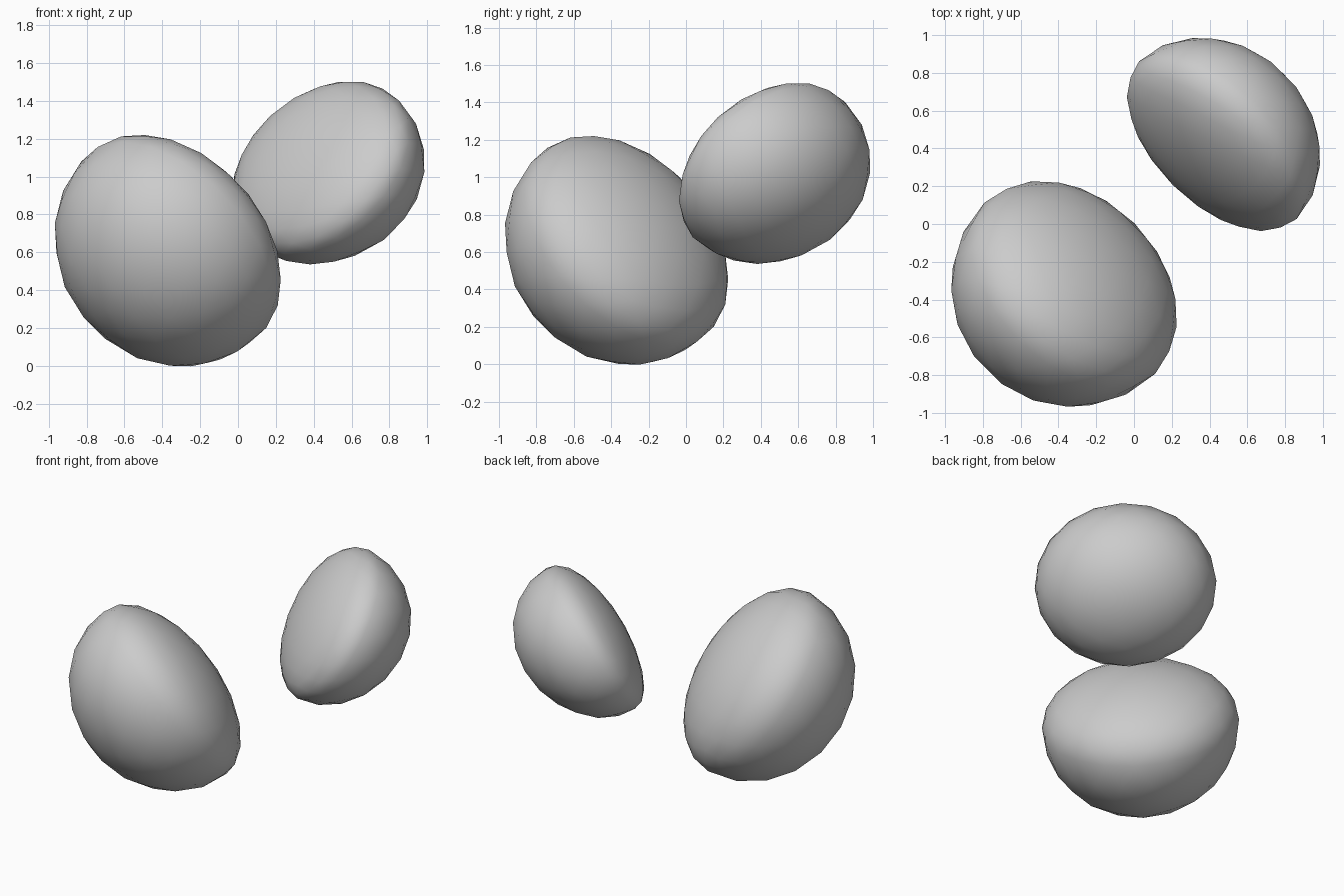
import bpy, bmesh, math
from mathutils import Vector

if "Cube" in bpy.data.objects:
    bpy.data.objects.remove(bpy.data.objects["Cube"])


def diag(u, z):
    """Point in the vertical x = y plane: u along the diagonal, z up."""
    return Vector((u / math.sqrt(2), u / math.sqrt(2), z))


SIDE = Vector((1, -1, 0)).normalized()


def blob(name, centre, normal, long, wide, front, back, taper):
    """Rounded pebble, flatter on the side its normal points to."""
    c = diag(*centre)
    n = diag(*normal).normalized()
    t = SIDE.cross(n)
    if t.z < 0:
        t = -t
    bm = bmesh.new()
    bmesh.ops.create_icosphere(bm, subdivisions=3, radius=1)
    for v in bm.verts:
        a, b, h = v.co
        depth = (front if h > 0 else back) * (1 + taper * a)
        v.co = c + t * a * long + SIDE * b * wide + n * h * depth
    bmesh.ops.recalc_face_normals(bm, faces=bm.faces[:])
    for f in bm.faces:
        f.smooth = True
    mesh = bpy.data.meshes.new(name)
    bm.to_mesh(mesh)
    bm.free()
    obj = bpy.data.objects.new(name, mesh)
    bpy.context.collection.objects.link(obj)
    return obj


# Large lower blob, flattened towards the upper right
blob("large_blob", (-0.48, 0.64), (0.813, 0.582), 0.668, 0.64, 0.36, 0.60, 0.0)
# Small upper blob, flattened towards the upper left, thinner at its low end
blob("small_blob", (0.627, 1.04), (-0.844, 0.536), 0.529, 0.59, 0.23, 0.47, 0.08)
